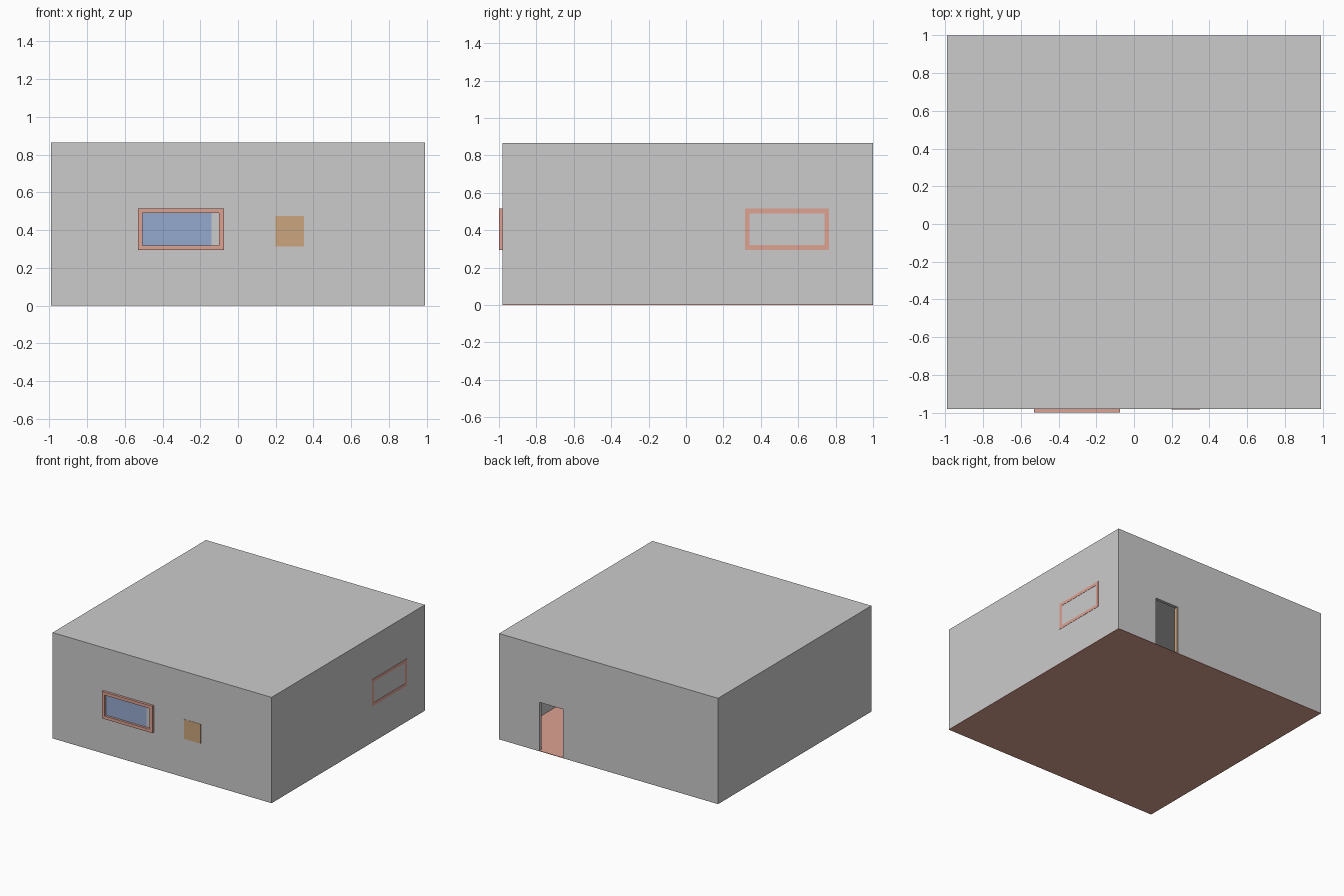
import bpy

if "Cube" in bpy.data.objects:
    bpy.data.objects.remove(bpy.data.objects["Cube"])


def material(name, rgb):
    m = bpy.data.materials.new(name)
    m.diffuse_color = (*rgb, 1)
    m.use_nodes = True
    m.node_tree.nodes["Principled BSDF"].inputs["Base Color"].default_value = m.diffuse_color
    return m


def box(name, lo, hi, mat=None):
    """Axis-aligned box between two corners."""
    centre = [(a + b) / 2 for a, b in zip(lo, hi)]
    bpy.ops.mesh.primitive_cube_add(size=1, location=centre)
    ob = bpy.context.object
    ob.name = name
    ob.scale = [b - a for a, b in zip(lo, hi)]
    bpy.ops.object.transform_apply(location=False, rotation=False, scale=True)
    if mat:
        ob.data.materials.append(mat)
    return ob


def cut(ob, name, lo, hi):
    """Subtract a box from an object."""
    cutter = box(name, lo, hi)
    mod = ob.modifiers.new(name, 'BOOLEAN')
    mod.operation = 'DIFFERENCE'
    mod.solver = 'EXACT'
    mod.object = cutter
    bpy.context.view_layer.objects.active = ob
    bpy.ops.object.modifier_apply(modifier=mod.name)
    bpy.data.objects.remove(cutter)


salmon = material("salmon", (0.73, 0.36, 0.29))
blue = material("glass_blue", (0.30, 0.40, 0.62))
tan = material("tan", (0.60, 0.38, 0.21))

W, Y0, Y1, H = 0.99, -0.98, 1.0, 0.865   # shell extents
T, F = 0.025, 0.004                      # wall and floor thickness
DX0, DX1, DH = 0.41, 0.625, 0.40         # doorway

# Floor and hollow shell with roof
box("floor", (-W, Y0, 0), (W, Y1, F), salmon)
shell = box("walls_and_roof", (-W, Y0, F), (W, Y1, H))
cut(shell, "room_space", (-W + T, Y0 + T, -0.1), (W - T, Y1 - T, H - T))
cut(shell, "doorway", (DX0, Y1 - 2 * T, -0.1), (DX1, Y1 + 0.1, DH))

# Coloured lining on one side of the doorway
box("door_jamb", (DX0, Y1 - 0.035, F), (DX0 + 0.004, Y1 - 0.003, DH), tan)

# Front window: raised frame with a pane
frame = box("front_window_frame", (-0.53, -1.0, 0.295), (-0.075, Y0, 0.515), salmon)
cut(frame, "front_gap", (-0.505, -1.1, 0.32), (-0.10, 0, 0.49))
box("front_window_pane", (-0.505, Y0 - 0.002, 0.32), (-0.14, Y0 + 0.01, 0.49), blue)

# Side window: frame almost flush with the wall
side = box("side_window_frame", (W - 0.01, 0.315, 0.295), (W + 0.002, 0.765, 0.515), salmon)
cut(side, "side_gap", (W - 0.1, 0.34, 0.32), (W + 0.1, 0.74, 0.49))

# Flush panel on the front wall
box("front_panel", (0.20, Y0 - 0.002, 0.315), (0.35, Y0 + 0.01, 0.475), tan)
